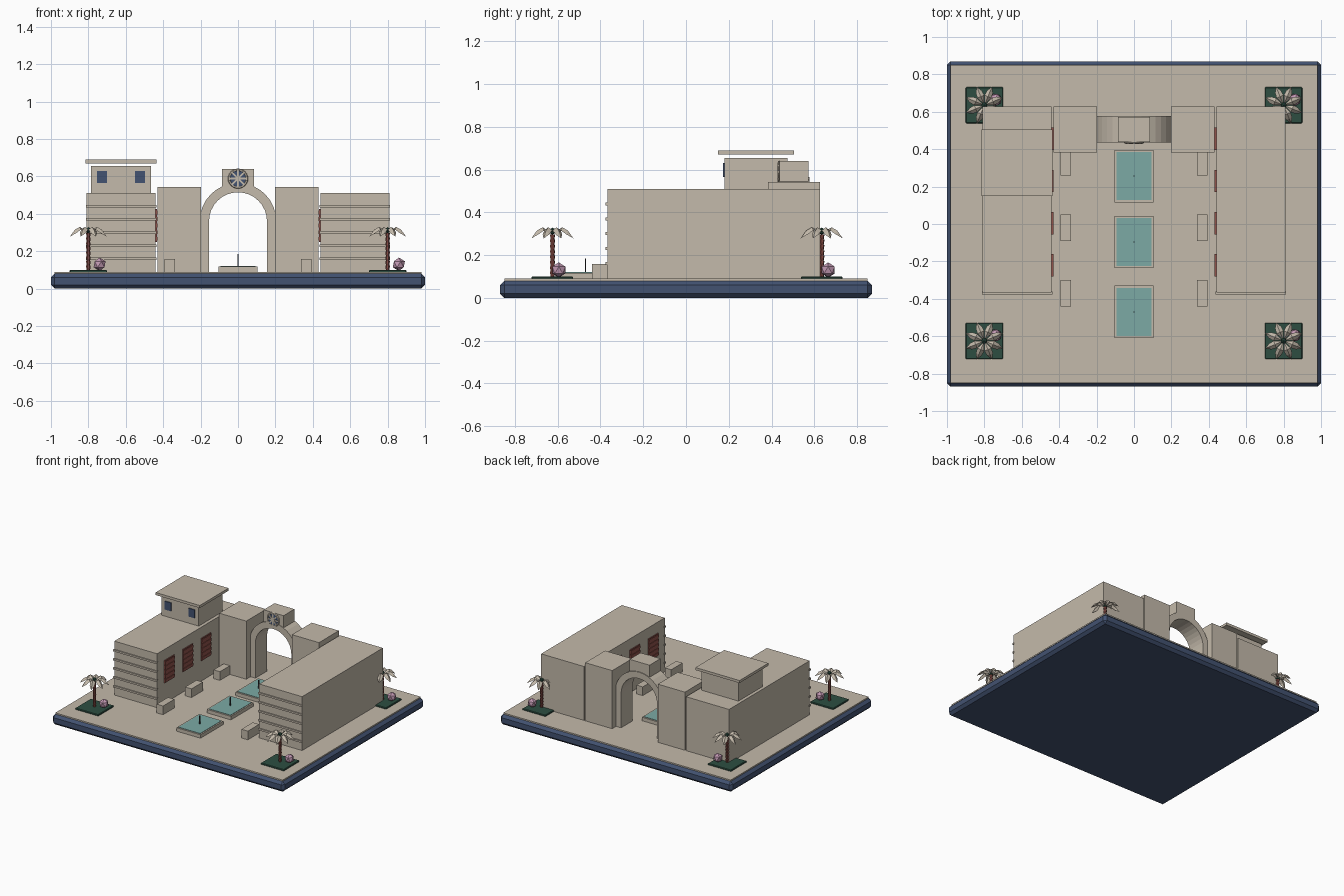
import bpy, bmesh, math
from mathutils import Matrix, Vector

if "Cube" in bpy.data.objects:
    bpy.data.objects.remove(bpy.data.objects["Cube"])


def material(name, rgb):
    m = bpy.data.materials.new(name)
    m.diffuse_color = (*rgb, 1)
    m.use_nodes = True
    m.node_tree.nodes["Principled BSDF"].inputs["Base Color"].default_value = m.diffuse_color
    return m


SAND = material("sandstone", (0.55, 0.49, 0.405))
NAVY = material("navy", (0.055, 0.085, 0.165))
WATER = material("teal_water", (0.20, 0.40, 0.375))
GREEN = material("dark_green", (0.026, 0.076, 0.053))
RED = material("brick_red", (0.28, 0.085, 0.07))
PINK = material("pink", (0.53, 0.31, 0.44))
DARK = material("dark_metal", (0.035, 0.035, 0.042))


def finish(name, bm, mat):
    me = bpy.data.meshes.new(name)
    bmesh.ops.recalc_face_normals(bm, faces=bm.faces)
    bm.to_mesh(me)
    bm.free()
    me.materials.append(mat)
    ob = bpy.data.objects.new(name, me)
    bpy.context.collection.objects.link(ob)
    return ob


def add_box(bm, x, y, z):
    mat = Matrix.Translation([(a + b) / 2 for a, b in (x, y, z)])
    size = Matrix.Diagonal((x[1] - x[0], y[1] - y[0], z[1] - z[0], 1))
    return bmesh.ops.create_cube(bm, size=1, matrix=mat @ size)


def box(name, x, y, z, mat, bevel=0):
    bm = bmesh.new()
    add_box(bm, sorted(x), y, z)
    if bevel:
        bmesh.ops.bevel(bm, geom=bm.edges[:], offset=bevel, segments=1, affect='EDGES')
    return finish(name, bm, mat)


G = 0.09  # paving level

# base and paving
box("base", (-1, 1), (-0.87, 0.87), (0, 0.08), NAVY, 0.02)
box("paving", (-0.98, 0.98), (-0.85, 0.85), (0.07, G), SAND)

# side wings with front ledges and louvred shutters, gate pylons, benches
for s, side in ((-1, "left"), (1, "right")):
    box(f"{side}_wing", (s * 0.44, s * 0.81), (-0.367, 0.627), (G, 0.51), SAND)
    for i in range(5):
        z = 0.16 + 0.07 * i
        box(f"{side}_ledge", (s * 0.437, s * 0.813), (-0.376, -0.36), (z - 0.007, z + 0.007), SAND)
    for i in range(4):
        y = -0.22 + 0.225 * i
        bm = bmesh.new()
        xs = sorted((s * 0.434, s * 0.445))
        add_box(bm, xs, (y - 0.06, y + 0.06), (0.25, 0.425))
        for k in range(5):
            z = 0.267 + 0.035 * k
            add_box(bm, sorted((s * 0.430, s * 0.44)), (y - 0.06, y + 0.06), (z - 0.01, z + 0.01))
        finish(f"{side}_shutter", bm, RED)
    box(f"{side}_pylon", (s * 0.197, s * 0.43), (0.383, 0.627), (G, 0.543), SAND)
    for y in (-0.37, -0.02, 0.33):
        box(f"{side}_bench", (s * 0.338, s * 0.393), (y - 0.07, y + 0.07), (G, 0.158), SAND)

# roof tower on the left wing
box("tower", (-0.785, -0.465), (0.18, 0.475), (0.51, 0.655), SAND)
box("tower_roof", (-0.815, -0.435), (0.15, 0.505), (0.67, 0.69), SAND)
for x in (-0.727, -0.523):
    box("tower_window", (x - 0.027, x + 0.027), (0.173, 0.182), (0.565, 0.63), NAVY)

# gate arch: half-ring profile with legs, pushed through in y
bm = bmesh.new()
N, CZ = 16, 0.36


def arc(r):
    pts = [(r, G)]
    pts += [(r * math.cos(math.pi * i / N), CZ + r * math.sin(math.pi * i / N)) for i in range(N + 1)]
    return pts + [(-r, G)]


inner, outer = arc(0.155), arc(0.205)
rows = [[bm.verts.new((px, y, pz)) for px, pz in pts]
        for pts, y in ((inner, 0.435), (outer, 0.435), (outer, 0.578), (inner, 0.578))]
for a in range(4):
    p, q = rows[a], rows[(a + 1) % 4]
    for i in range(len(p) - 1):
        bm.faces.new((p[i], p[i + 1], q[i + 1], q[i]))
for i in (0, -1):
    bm.faces.new([r[i] for r in rows])
finish("gate_arch", bm, SAND)
box("keystone_block", (-0.086, 0.086), (0.438, 0.572), (0.535, 0.64), SAND)

# round medallion: dark disc, rim and spokes
centre = Vector((0, 0.436, 0.588))
turn = Matrix.Translation(centre) @ Matrix.Rotation(math.pi / 2, 4, 'X')
bm = bmesh.new()
bmesh.ops.create_cone(bm, cap_ends=True, segments=24, radius1=0.048, radius2=0.048, depth=0.008, matrix=turn)
finish("medallion_disc", bm, NAVY)
bpy.ops.mesh.primitive_torus_add(location=centre, rotation=(math.pi / 2, 0, 0), major_segments=24,
                                 minor_segments=6, major_radius=0.047, minor_radius=0.007)
bpy.context.object.name = "medallion_rim"
bpy.context.object.data.materials.append(SAND)
bm = bmesh.new()
for i in range(4):
    spoke = add_box(bm, (-0.045, 0.045), (-0.009, 0), (-0.005, 0.005))
    bmesh.ops.transform(bm, verts=spoke["verts"],
                        matrix=Matrix.Translation(centre) @ Matrix.Rotation(math.pi * i / 4, 4, 'Y'))
finish("medallion_spokes", bm, SAND)

# pools with water and a thin fountain jet
for y in (-0.47, -0.096, 0.256):
    box("pool_rim", (-0.104, 0.104), (y - 0.14, y + 0.14), (G, 0.117), SAND)
    box("pool_water", (-0.093, 0.093), (y - 0.129, y + 0.129), (0.112, 0.12), WATER)
    box("fountain_jet", (-0.003, 0.003), (y - 0.003, y + 0.003), (0.11, 0.185), DARK)


def palm(px, py):
    box("planter", (px - 0.1, px + 0.1), (py - 0.097, py + 0.097), (G - 0.01, 0.1), GREEN, 0.004)
    # trunk of stacked flaring rings
    bm = bmesh.new()
    for i in range(8):
        bmesh.ops.create_cone(bm, cap_ends=True, segments=7, radius1=0.009, radius2=0.013, depth=0.025,
                              matrix=Matrix.Translation((px, py, 0.11 + 0.025 * i)))
    finish("palm_trunk", bm, RED)
    # eight folded, drooping fronds
    bm = bmesh.new()
    for i in range(8):
        m = Matrix.Translation((px, py, 0.3)) @ Matrix.Rotation(math.pi * (i + 0.5) / 4, 4, 'Z')
        ridge = [bm.verts.new(m @ Vector(p)) for p in ((0.005, 0, 0.005), (0.05, 0, 0.03), (0.078, 0, 0.015), (0.107, 0, -0.022))]
        for s in (-1, 1):
            a, b = (bm.verts.new(m @ Vector(p)) for p in ((0.05, s * 0.02, 0.016), (0.078, s * 0.017, -0.003)))
            bm.faces.new((ridge[0], ridge[1], a))
            bm.faces.new((ridge[1], ridge[2], b, a))
            bm.faces.new((ridge[2], ridge[3], b))
    finish("palm_fronds", bm, SAND)
    bm = bmesh.new()
    bmesh.ops.create_icosphere(bm, subdivisions=1, radius=0.017, matrix=Matrix.Translation((px, py, 0.312)))
    finish("palm_heart", bm, GREEN)
    # flowering bush
    bm = bmesh.new()
    bmesh.ops.create_icosphere(bm, subdivisions=1, radius=0.036, matrix=Matrix.Translation((px + 0.06, py + 0.03, 0.13)))
    finish("flower_bush", bm, PINK)


for x in (-0.8, 0.8):
    for y in (-0.625, 0.635):
        palm(x, y)
